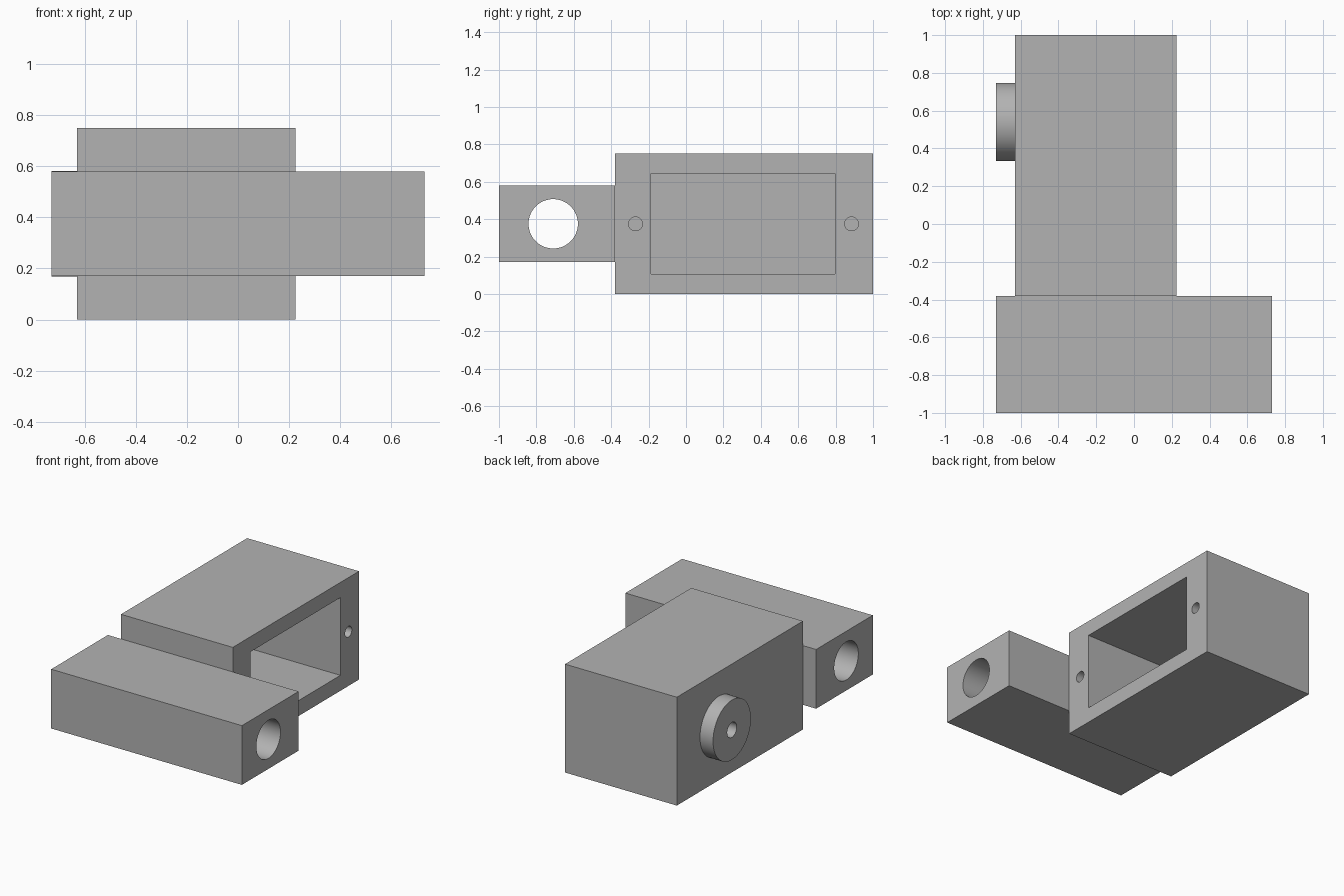
import bpy
import math

cube = bpy.data.objects.get("Cube")
if cube:
    bpy.data.objects.remove(cube, do_unlink=True)

grey = bpy.data.materials.new("plain_grey")
grey.use_nodes = True
grey.diffuse_color = (0.45, 0.45, 0.45, 1)
grey.node_tree.nodes["Principled BSDF"].inputs["Base Color"].default_value = grey.diffuse_color

MID_Z = 0.375


def finish(name):
    obj = bpy.context.object
    obj.name = obj.data.name = name
    obj.data.materials.append(grey)
    return obj


def box(name, x, y, z):
    """Box spanning the given (low, high) ranges."""
    bpy.ops.mesh.primitive_cube_add(size=1, location=[sum(r) / 2 for r in (x, y, z)])
    bpy.context.object.scale = [r[1] - r[0] for r in (x, y, z)]
    bpy.ops.object.transform_apply(location=True, rotation=False, scale=True)
    return finish(name)


def rod(name, x, y, radius):
    """Cylinder along x at mid height."""
    bpy.ops.mesh.primitive_cylinder_add(
        vertices=64, radius=radius, depth=x[1] - x[0],
        location=(sum(x) / 2, y, MID_Z), rotation=(0, math.pi / 2, 0))
    bpy.ops.object.transform_apply(location=True, rotation=True, scale=True)
    return finish(name)


def cut(target, *cutters):
    """Subtract each cutter, then discard it."""
    bpy.ops.object.select_all(action='DESELECT')
    target.select_set(True)
    bpy.context.view_layer.objects.active = target
    for cutter in cutters:
        mod = target.modifiers.new("cut", 'BOOLEAN')
        mod.operation = 'DIFFERENCE'
        mod.solver = 'EXACT'
        mod.object = cutter
        bpy.ops.object.modifier_apply(modifier=mod.name)
        bpy.data.objects.remove(cutter, do_unlink=True)
    bpy.ops.object.shade_smooth_by_angle(angle=math.radians(30))


# Cross block with a bore running its full length
block = box("cross_block", (-0.73, 0.73), (-1, -0.38), (0.17, 0.58))
cut(block, rod("bore", (-0.8, 0.8), -0.71, 0.132))

# Hollow housing, open on the left, with a screw hole at each end of the opening
housing = box("housing", (-0.63, 0.226), (-0.38, 1), (0, 0.75))
cut(housing,
    box("cavity", (-0.53, 0.3), (-0.187, 0.797), (0.107, 0.645)),
    *[rod("screw_hole", (-0.1, 0.3), y, 0.037) for y in (-0.27, 0.885)])

# Round boss with a pilot hole on the right wall
boss = rod("boss", (-0.73, -0.63), 0.54, 0.207)
cut(boss, rod("pilot_hole", (-0.8, -0.6), 0.54, 0.052))
